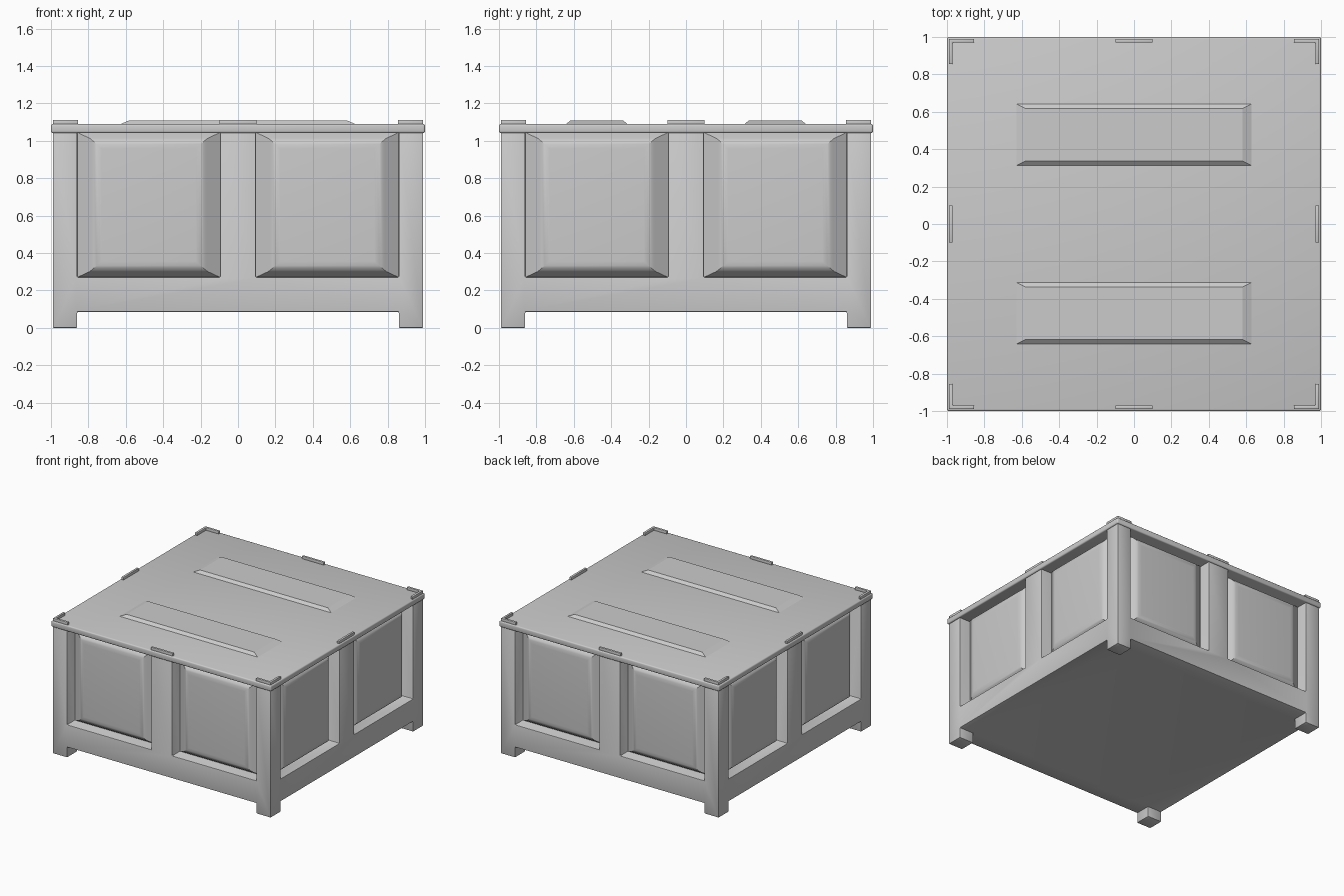
import bpy, bmesh, math
from mathutils import Matrix, Vector

if "Cube" in bpy.data.objects:
    bpy.data.objects.remove(bpy.data.objects["Cube"])


def finish(bm, name):
    bmesh.ops.recalc_face_normals(bm, faces=bm.faces)
    me = bpy.data.meshes.new(name)
    bm.to_mesh(me)
    bm.free()
    ob = bpy.data.objects.new(name, me)
    bpy.context.collection.objects.link(ob)
    return ob


def add_box(bm, lo, hi, rot=Matrix()):
    lo, hi = Vector(lo), Vector(hi)
    m = rot @ Matrix.Translation((lo + hi) / 2) @ Matrix.Diagonal((*(hi - lo), 1))
    bmesh.ops.create_cube(bm, size=1, matrix=m)


def boxes(name, items):
    bm = bmesh.new()
    for item in items:
        add_box(bm, *item)
    return finish(bm, name)


def activate(ob):
    bpy.ops.object.select_all(action='DESELECT')
    ob.select_set(True)
    bpy.context.view_layer.objects.active = ob


def bevel(ob, width, segments):
    mod = ob.modifiers.new("bevel", 'BEVEL')
    mod.width, mod.segments = width, segments
    mod.limit_method = 'ANGLE'
    mod.angle_limit = math.radians(30)
    activate(ob)
    bpy.ops.object.modifier_apply(modifier=mod.name)
    bpy.ops.object.shade_smooth_by_angle(angle=math.radians(30))


def cut(ob, cutter):
    cutter.hide_render = True
    mod = ob.modifiers.new("cut", 'BOOLEAN')
    mod.operation, mod.solver, mod.object = 'DIFFERENCE', 'EXACT', cutter
    activate(ob)
    bpy.ops.object.modifier_apply(modifier=mod.name)
    bpy.data.objects.remove(cutter)


def frustum(bm, base, top, z0, z1, matrix=Matrix()):
    """Tapered slab; base and top are (x0, y0, x1, y1). Returns its top edges."""
    rings = []
    for (x0, y0, x1, y1), z in ((base, z0), (top, z1)):
        pts = ((x0, y0), (x1, y0), (x1, y1), (x0, y1))
        rings.append([bm.verts.new(matrix @ Vector((x, y, z))) for x, y in pts])
    a, b = rings
    for i in range(4):
        j = (i + 1) % 4
        bm.faces.new((a[i], a[j], b[j], b[i]))
    cap = bm.faces.new(b)
    return list(cap.edges)


TURNS = [Matrix.Rotation(i * math.pi / 2, 4, 'Z') for i in range(4)]

# Body: one block, cut under the skirt to leave four feet, then eight recesses
body = boxes("crate_body", [((-.99, -.99, 0), (.99, .99, 1.045))])
cut(body, boxes("cut_x", [((-1.2, -.86, -.1), (1.2, .86, .085))]))
cut(body, boxes("cut_y", [((-.86, -1.2, -.1), (.86, 1.2, .085))]))
for rot in TURNS:
    cut(body, boxes("cut_recess", [((x0, -1.2, .27), (x0 + .765, -.89, 1.2), rot)
                                   for x0 in (-.86, .095)]))
bevel(body, .006, 2)

# Pillow-shaped wall panels inside the recesses
stand = Matrix.Translation((0, -.89, 0)) @ Matrix.Rotation(math.pi / 2, 4, 'X')
bm = bmesh.new()
rims = []
for rot in TURNS:
    for x0 in (-.86, .095):
        x1 = x0 + .765
        rims += frustum(bm, (x0, .27, x1, 1.045), (x0 + .095, .322, x1 - .095, .993),
                        0, .07, rot @ stand)
bmesh.ops.bevel(bm, geom=rims, offset=.035, segments=5, profile=.5, affect='EDGES')
panels = finish(bm, "wall_panels")
activate(panels)
bpy.ops.object.shade_smooth_by_angle(angle=math.radians(30))

# Lid slab
lid = boxes("lid", [((-1, -1, 1.042), (1, 1, 1.09))])
bevel(lid, .01, 3)

# Two raised ribs on the lid
bm = bmesh.new()
for y in (-.477, .477):
    frustum(bm, (-.63, y - .165, .63, y + .165), (-.58, y - .14, .58, y + .14), 1.089, 1.11)
finish(bm, "lid_ribs")

# Stacking lugs: a short bar in the middle of each edge, an L at each corner
lugs = boxes("edge_lugs", [((-.1, -.99, 1.085), (.1, -.97, 1.112), r) for r in TURNS])
bevel(lugs, .004, 2)
bm = bmesh.new()
outline = ((-.99, -.99), (-.855, -.99), (-.855, -.97), (-.97, -.97), (-.97, -.855), (-.99, -.855))
for rot in TURNS:
    face = bm.faces.new([bm.verts.new(rot @ Vector((x, y, 1.085))) for x, y in outline])
    ext = bmesh.ops.extrude_face_region(bm, geom=[face], use_keep_orig=True)
    for v in ext["geom"]:
        if isinstance(v, bmesh.types.BMVert):
            v.co.z = 1.112
bevel(finish(bm, "corner_lugs"), .004, 2)
